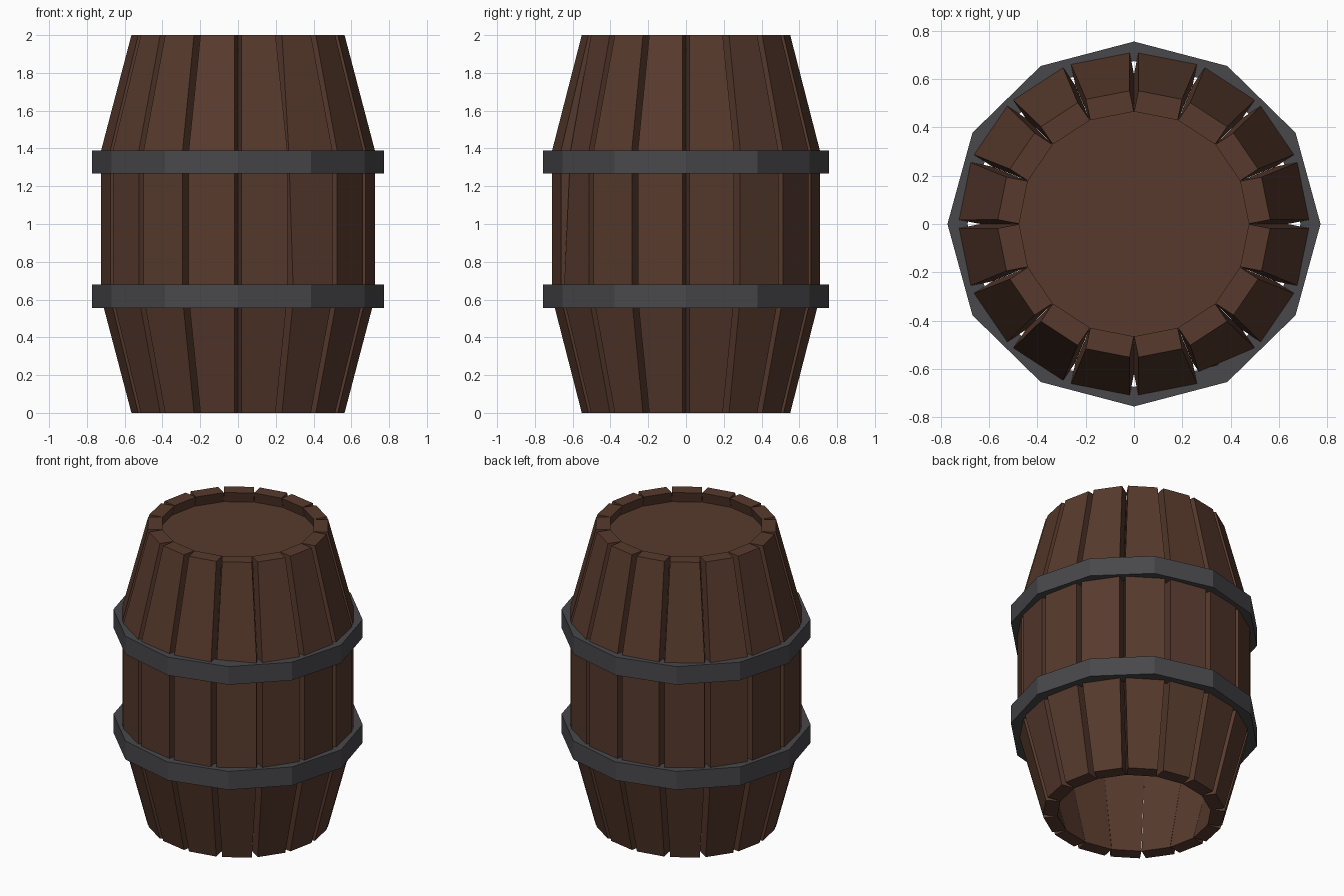
import bpy, bmesh, math
from mathutils import Vector

if "Cube" in bpy.data.objects:
    bpy.data.objects.remove(bpy.data.objects["Cube"])

SQUASH = 0.978  # barrel is slightly narrower front to back


def material(name, rgb):
    m = bpy.data.materials.new(name)
    m.diffuse_color = (*rgb, 1)
    m.use_nodes = True
    m.node_tree.nodes["Principled BSDF"].inputs["Base Color"].default_value = m.diffuse_color
    return m


wood = material("dark wood", (0.095, 0.042, 0.026))
iron = material("dark iron", (0.065, 0.065, 0.071))


def finish(bm, name, mat):
    bmesh.ops.recalc_face_normals(bm, faces=bm.faces)
    me = bpy.data.meshes.new(name)
    bm.to_mesh(me)
    bm.free()
    me.materials.append(mat)
    ob = bpy.data.objects.new(name, me)
    bpy.context.collection.objects.link(ob)
    return ob


# Staves: bent planks, (height, outer radius, half width) per section
SECTIONS = [(0, 0.557, 0.092), (0.61, 0.714, 0.124),
            (1.39, 0.714, 0.124), (2, 0.557, 0.092)]
THICK = 0.09
COUNT = 16


def stave(i):
    a = math.tau * (i + 0.5) / COUNT
    out = Vector((math.cos(a), math.sin(a), 0))
    side = Vector((-math.sin(a), math.cos(a), 0))
    bm = bmesh.new()
    rings = []
    for k, (z, r, w) in enumerate(SECTIONS):
        ring = []
        for dr, s in ((0, -1), (0, 1), (-THICK, 1), (-THICK, -1)):
            # one warped plank at the front right
            warp = 0.045 if (i == 13 and k == 2 and dr == 0 and s == -1) else 0
            p = out * (r + dr - warp) + side * (w * s)
            ring.append(bm.verts.new((p.x, p.y * SQUASH, z)))
        rings.append(ring)
    for lo, hi in zip(rings, rings[1:]):
        for j in range(4):
            n = (j + 1) % 4
            bm.faces.new((lo[j], lo[n], hi[n], hi[j]))
    bm.faces.new(rings[0])
    bm.faces.new(rings[-1])
    finish(bm, f"stave_{i + 1}", wood)


for i in range(COUNT):
    stave(i)


# Hoops: twelve-sided iron rings
def hoop(name, z0, z1, r_out=0.773, r_in=0.69, n=12):
    bm = bmesh.new()
    loops = []
    for r, z in ((r_out, z0), (r_out, z1), (r_in, z1), (r_in, z0)):
        loops.append([bm.verts.new((r * math.cos(math.tau * k / n),
                                    r * math.sin(math.tau * k / n) * SQUASH, z))
                      for k in range(n)])
    for j in range(4):
        a, b = loops[j], loops[(j + 1) % 4]
        for k in range(n):
            m = (k + 1) % n
            bm.faces.new((a[k], a[m], b[m], b[k]))
    finish(bm, name, iron)


hoop("lower_hoop", 0.555, 0.68)
hoop("upper_hoop", 1.267, 1.39)

# Lid: thin disc sunk below the rim; the bottom is open
bm = bmesh.new()
bmesh.ops.create_cone(bm, cap_ends=True, segments=16, radius1=0.51, radius2=0.51, depth=0.02)
for v in bm.verts:
    v.co.y *= SQUASH
    v.co.z += 1.92
finish(bm, "lid", wood)
